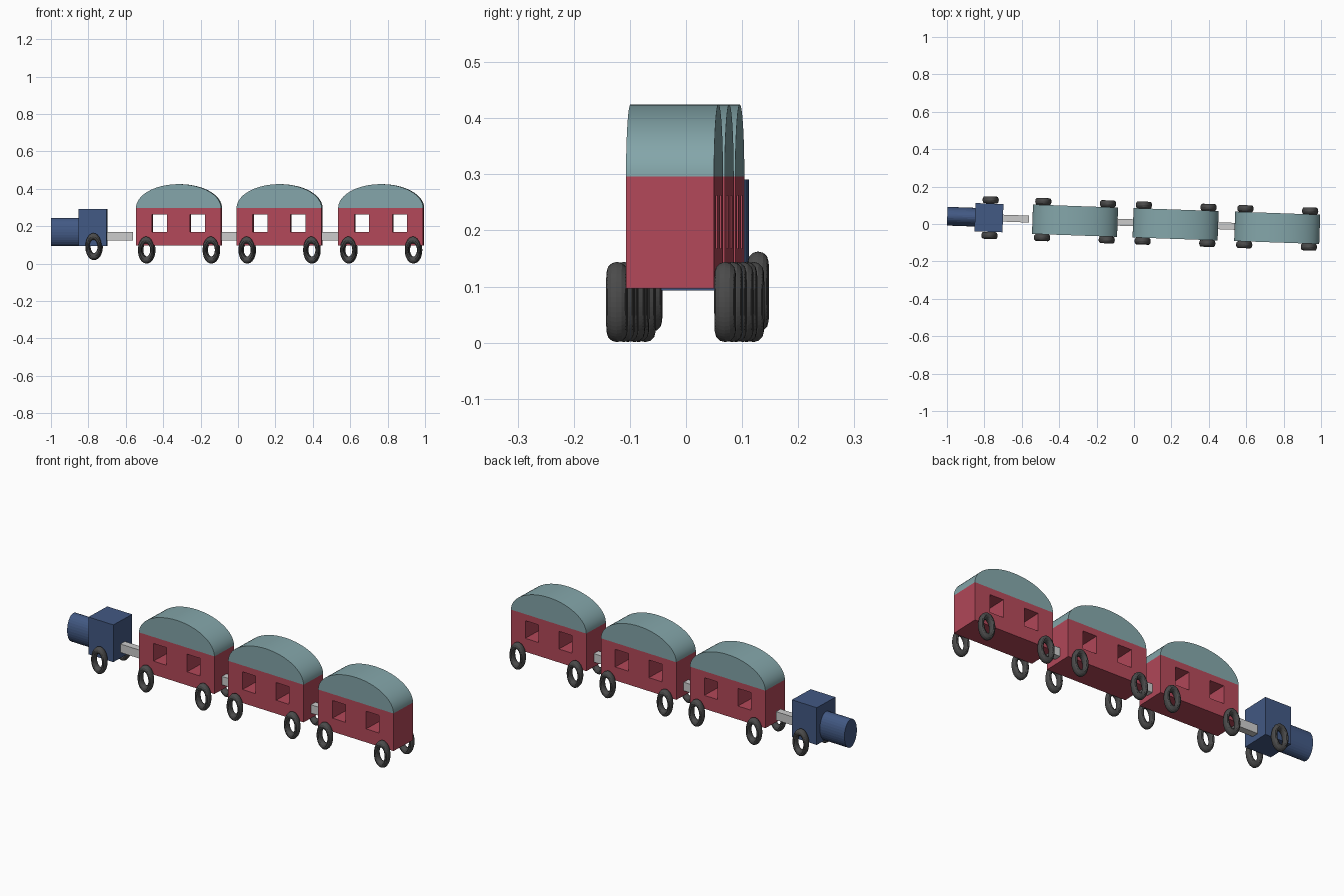
import bpy, bmesh, math
from mathutils import Matrix

if "Cube" in bpy.data.objects:
    bpy.data.objects.remove(bpy.data.objects["Cube"])

# The whole train is turned slightly about z
YAW = Matrix.Translation((0, 0.0065, 0)) @ Matrix.Rotation(-0.0352, 4, 'Z')


def material(name, rgb):
    m = bpy.data.materials.new(name)
    m.diffuse_color = (*rgb, 1)
    m.use_nodes = True
    m.node_tree.nodes["Principled BSDF"].inputs["Base Color"].default_value = m.diffuse_color
    return m


BLUE = material("engine_blue", (0.055, 0.1, 0.23))
RED = material("carriage_red", (0.45, 0.065, 0.1))
TEAL = material("roof_teal", (0.23, 0.38, 0.4))
DARK = material("tyre_dark", (0.07, 0.07, 0.07))


def finish(name, bm, mat=None, smooth=None):
    bmesh.ops.recalc_face_normals(bm, faces=bm.faces)
    me = bpy.data.meshes.new(name)
    bm.to_mesh(me)
    bm.free()
    ob = bpy.data.objects.new(name, me)
    bpy.context.collection.objects.link(ob)
    ob.matrix_world = YAW
    if mat:
        me.materials.append(mat)
    if smooth:
        bpy.ops.object.select_all(action='DESELECT')
        ob.select_set(True)
        bpy.context.view_layer.objects.active = ob
        bpy.ops.object.shade_smooth_by_angle(angle=math.radians(smooth))
    return ob


def box(name, x0, x1, half_y, z0, z1, mat=None):
    bm = bmesh.new()
    m = Matrix.Translation(((x0 + x1) / 2, 0, (z0 + z1) / 2)) @ Matrix.Diagonal((x1 - x0, 2 * half_y, z1 - z0, 1))
    bmesh.ops.create_cube(bm, size=1, matrix=m)
    return finish(name, bm, mat)


def wheel(name, x, y, z, major=48, minor=12):
    # oval ring: 0.088 wide, 0.144 tall
    bm = bmesh.new()
    rings = []
    for i in range(major):
        a = 2 * math.pi * i / major
        ring = []
        for j in range(minor):
            b = 2 * math.pi * j / minor
            r = 0.75 + 0.25 * math.cos(b)
            ring.append(bm.verts.new((x + 0.0435 * r * math.cos(a), y + 0.0185 * math.sin(b),
                                      z + 0.0715 * r * math.sin(a))))
        rings.append(ring)
    for i in range(major):
        p, q = rings[i], rings[(i + 1) % major]
        for j in range(minor):
            k = (j + 1) % minor
            bm.faces.new((p[j], q[j], q[k], p[k]))
    return finish(name, bm, DARK)


def roof(name, cx, half_x, half_y, z, height, n=32):
    # half-oval profile extruded across the carriage
    bm = bmesh.new()
    pts = [(cx + half_x * math.cos(math.pi * i / n), z + height * math.sin(math.pi * i / n)) for i in range(n + 1)]
    face = bm.faces.new([bm.verts.new((px, -half_y, pz)) for px, pz in pts])
    ext = bmesh.ops.extrude_face_region(bm, geom=[face])
    bmesh.ops.translate(bm, vec=(0, 2 * half_y, 0),
                        verts=[v for v in ext['geom'] if isinstance(v, bmesh.types.BMVert)])
    return finish(name, bm, TEAL, 30)


def carriage_body(name, cx, half_x, half_y, z0, z1):
    # side wall grid with two window openings, extruded into a solid with tunnels
    xs = [cx + d for d in (-half_x, -0.141, -0.062, 0.062, 0.141, half_x)]
    zs = [z0, 0.168, 0.262, z1]
    bm = bmesh.new()
    grid = [[bm.verts.new((x, -half_y, z)) for x in xs] for z in zs]
    faces = [bm.faces.new((grid[j][i], grid[j][i + 1], grid[j + 1][i + 1], grid[j + 1][i]))
             for j in range(3) for i in range(5) if not (j == 1 and i in (1, 3))]
    ext = bmesh.ops.extrude_face_region(bm, geom=faces)
    bmesh.ops.translate(bm, vec=(0, 2 * half_y, 0),
                        verts=[v for v in ext['geom'] if isinstance(v, bmesh.types.BMVert)])
    return finish(name, bm, RED)


# Engine: cab, oval boiler, one pair of wheels
box("engine_cab", -0.851, -0.701, 0.0755, 0.093, 0.291, BLUE)
bm = bmesh.new()
bmesh.ops.create_cone(bm, cap_ends=True, segments=32, radius1=1, radius2=1, depth=1,
                      matrix=Matrix.Translation((-0.9225, 0, 0.168)) @ Matrix.Diagonal((0.153, 0.05, 0.075, 1))
                      @ Matrix.Rotation(math.pi / 2, 4, 'Y'))
finish("engine_boiler", bm, BLUE)
for side, s in (("front", -1), ("back", 1)):
    wheel(f"engine_wheel_{side}", -0.77, s * 0.095, 0.091)

# Hitch behind the engine
box("hitch_1", -0.705, -0.562, 0.0185, 0.123, 0.168)

# Three carriages, each with roof and four wheels, hitches between them
for n, cx in enumerate((-0.3155, 0.2225, 0.766), 1):
    carriage_body(f"carriage_body_{n}", cx, 0.2275, 0.0785, 0.0965, 0.2965)
    roof(f"carriage_roof_{n}", cx, 0.2275, 0.0785, 0.2965, 0.128)
    for side, s in (("front", -1), ("back", 1)):
        for end, d in (("left", -0.173), ("right", 0.173)):
            wheel(f"carriage_{n}_wheel_{side}_{end}", cx + d, s * 0.0965, 0.0725)
    if n < 3:
        box(f"hitch_{n + 1}", cx + 0.22, cx + 0.355, 0.0185, 0.123, 0.168)
